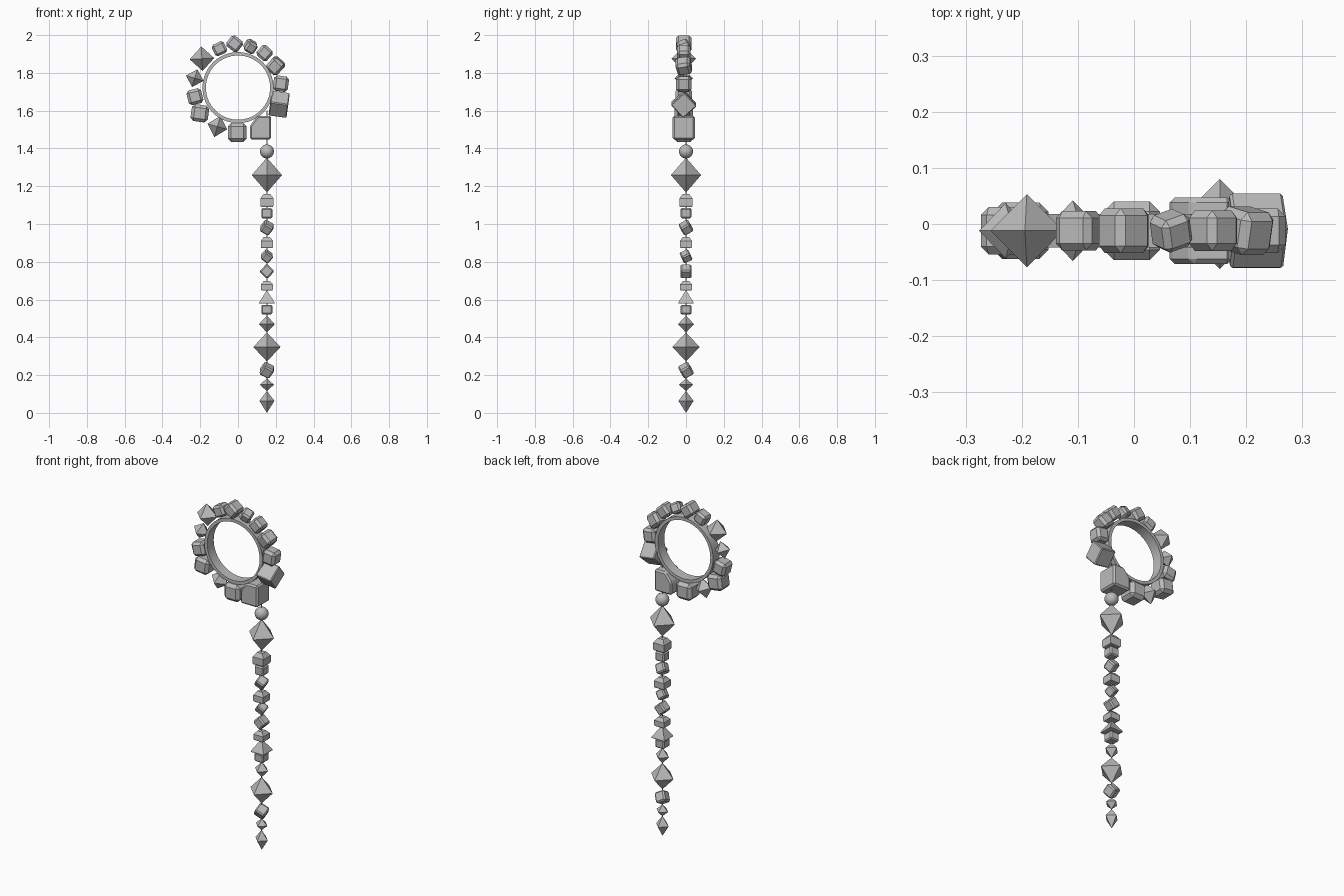
import bpy, bmesh, math
from mathutils import Matrix, Euler, Vector

if "Cube" in bpy.data.objects:
    bpy.data.objects.remove(bpy.data.objects["Cube"])

stone = bpy.data.materials.new("stone grey")
stone.diffuse_color = (0.5, 0.5, 0.5, 1)
stone.use_nodes = True
stone.node_tree.nodes["Principled BSDF"].inputs["Base Color"].default_value = stone.diffuse_color

RING_Y, RING_Z = -0.012, 1.722
DROP_X = 0.153


def finish(bm, name, loc, rot=(0, 0, 0)):
    bmesh.ops.recalc_face_normals(bm, faces=bm.faces)
    me = bpy.data.meshes.new(name)
    bm.to_mesh(me)
    bm.free()
    me.materials.append(stone)
    ob = bpy.data.objects.new(name, me)
    ob.location = loc
    ob.rotation_euler = [math.radians(a) for a in rot]
    bpy.context.collection.objects.link(ob)
    return ob


def smooth(ob):
    bpy.context.view_layer.objects.active = ob
    ob.select_set(True)
    bpy.ops.object.shade_smooth_by_angle(angle=math.radians(35))
    ob.select_set(False)


def cube_gem(name, loc, size, rot=(0, 0, 0), bevel=0.14, cut=None):
    """Block with chamfered edges, optionally one corner sliced away (point, normal)."""
    bm = bmesh.new()
    bmesh.ops.create_cube(bm, size=1, matrix=Matrix.Diagonal((*size, 1)))
    if cut:
        r = bmesh.ops.bisect_plane(bm, geom=bm.verts[:] + bm.edges[:] + bm.faces[:],
                                   plane_co=cut[0], plane_no=cut[1], clear_outer=True)
        bmesh.ops.holes_fill(bm, edges=bm.edges)
    bmesh.ops.bevel(bm, geom=bm.edges[:], offset=min(size) * bevel,
                    segments=1, affect='EDGES', clamp_overlap=True)
    return finish(bm, name, loc, rot)


def stack_gem(name, loc, levels, rot=(0, 0, 0), turn=0):
    """Four-sided gem from (half width, height) levels; zero width makes a point."""
    bm = bmesh.new()
    rings = []
    for w, z in levels:
        if w == 0:
            rings.append([bm.verts.new((0, 0, z))])
        else:
            angs = [math.radians(turn + 90 * i) for i in range(4)]
            rings.append([bm.verts.new((w * math.cos(a), w * math.sin(a), z)) for a in angs])
    for a, b in zip(rings, rings[1:]):
        for i in range(4):
            j = (i + 1) % 4
            if len(a) == 1:
                bm.faces.new((a[0], b[j], b[i]))
            elif len(b) == 1:
                bm.faces.new((a[i], a[j], b[0]))
            else:
                bm.faces.new((a[i], a[j], b[j], b[i]))
    for r in (rings[0], rings[-1]):
        if len(r) == 4:
            bm.faces.new(r)
    return finish(bm, name, loc, rot)


def octa_gem(name, loc, r, h, rot=(0, 0, 0)):
    return stack_gem(name, loc, [(0, -h), (r, 0), (0, h)], rot)


# Ring band: rectangular section swept round the y axis
bm = bmesh.new()
N = 64
section = [(0.170, -0.03), (0.188, -0.03), (0.188, 0.03), (0.170, 0.03)]
loops = []
for i in range(N):
    a = 2 * math.pi * i / N
    loops.append([bm.verts.new((r * math.cos(a), y, r * math.sin(a))) for r, y in section])
for i in range(N):
    p, q = loops[i], loops[(i + 1) % N]
    for k in range(4):
        bm.faces.new((p[k], p[(k + 1) % 4], q[(k + 1) % 4], q[k]))
smooth(finish(bm, "ring_band", (0, RING_Y, RING_Z)))

# Block gems round the ring: x, z, size along x/y/z, rotation
blocks = [
    (-0.018, 1.954, (0.076, 0.080, 0.072), (0, 38, 0)),
    (0.066, 1.940, (0.060, 0.062, 0.060), (25, 28, 20)),
    (0.141, 1.905, (0.072, 0.072, 0.072), (0, 42, 0)),
    (0.199, 1.837, (0.078, 0.078, 0.080), (12, 42, 0)),
    (0.227, 1.743, (0.080, 0.080, 0.082), (0, 8, 0)),
    (-0.004, 1.484, (0.100, 0.105, 0.100), (0, 0, 0)),
    (-0.202, 1.586, (0.092, 0.100, 0.090), (0, 8, 0)),
    (-0.228, 1.674, (0.080, 0.085, 0.080), (0, -14, 0)),
    (-0.098, 1.928, (0.070, 0.070, 0.066), (0, -25, 0)),
]
for i, (x, z, size, rot) in enumerate(blocks):
    cube_gem(f"ring_block_{i}", (x, RING_Y, z), size, rot, 0.18)

# Two large blocks beside the hanging strand
cube_gem("tilted_block", (0.218, RING_Y, 1.634), (0.096, 0.098, 0.098), (42, 8, 0), 0.05)
cube_gem("large_block", (0.119, RING_Y, 1.510), (0.112, 0.118, 0.126), (0, 0, 0), 0.08,
         cut=(Vector((-0.038, 0, 0.034)), Vector((-0.8, 0, 0.6))))

# Pointed gems on the ring
octa_gem("ring_point_large", (-0.191, RING_Y, 1.875), 0.065, 0.065, (0, -3, 0))
octa_gem("ring_point_small", (-0.229, RING_Y, 1.772), 0.049, 0.049, (0, 17, 0))
octa_gem("ring_point_low", (-0.109, RING_Y, 1.516), 0.054, 0.058, (0, 16, 0))

# Thread through the strand
bm = bmesh.new()
bmesh.ops.create_cone(bm, cap_ends=True, segments=8, radius1=0.003, radius2=0.003, depth=1.56)
finish(bm, "thread", (DROP_X, 0, 0.82))

# Round bead at the top of the strand
bm = bmesh.new()
bmesh.ops.create_uvsphere(bm, u_segments=24, v_segments=14, radius=0.037)
smooth(finish(bm, "round_bead", (DROP_X, 0, 1.384)))

# Double-pointed drops: height, radius, half height
for i, (z, r, h) in enumerate([(1.259, 0.080, 0.092), (0.470, 0.042, 0.045),
                               (0.349, 0.072, 0.077), (0.149, 0.037, 0.034)]):
    octa_gem(f"strand_point_{i}", (DROP_X, 0, z), r, h)
stack_gem("strand_tip", (DROP_X, 0, 0), [(0, 0), (0.040, 0.064), (0, 0.116)])

# Shouldered gems: flat base, straight sides, narrowed top
for i, (z, w, h) in enumerate([(1.125, 0.070, 0.068), (0.902, 0.064, 0.060), (0.673, 0.062, 0.052)]):
    d = w / math.sqrt(2)
    stack_gem(f"shouldered_gem_{i}", (DROP_X, 0, z),
              [(d * 0.92, -h / 2), (d, -h * 0.4), (d, h * 0.15), (d * 0.5, h / 2)], turn=45)

# Small pyramid
stack_gem("pyramid_gem", (DROP_X, 0, 0.578), [(0.058, 0), (0.058, 0.006), (0, 0.072)], turn=45)

# Small blocks along the strand
for i, (z, s, h, rot) in enumerate([
        (1.057, 0.058, 0.054, (0, 0, 0)), (0.981, 0.056, 0.056, (35, 30, 15)),
        (0.829, 0.050, 0.050, (30, 35, 20)), (0.749, 0.058, 0.058, (0, 43, 0)),
        (0.547, 0.058, 0.050, (0, 0, 0)), (0.226, 0.060, 0.060, (35, 28, 15))]):
    cube_gem(f"strand_block_{i}", (DROP_X, 0, z), (s, s, h), rot, 0.13)
